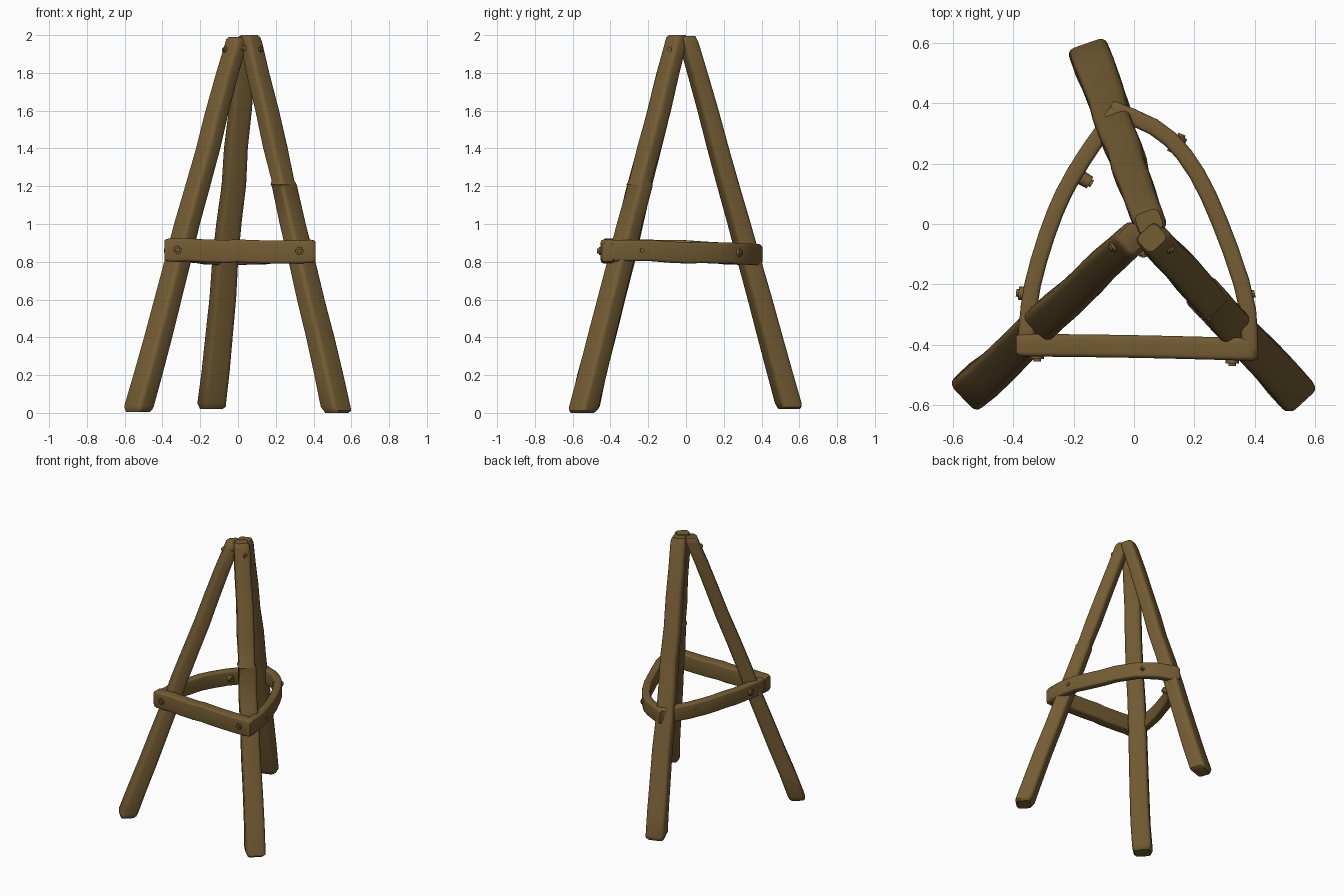
import bpy, bmesh, math, random
from mathutils import Vector

random.seed(4)
if "Cube" in bpy.data.objects:
    bpy.data.objects.remove(bpy.data.objects["Cube"], do_unlink=True)

UP = Vector((0, 0, 1))

# One worn brown wood for everything
wood = bpy.data.materials.new("brown_wood")
wood.use_nodes = True
COLOUR = (0.175, 0.108, 0.034, 1)
wood.diffuse_color = COLOUR
wood.node_tree.nodes["Principled BSDF"].inputs["Base Color"].default_value = COLOUR


def finish(bm, name, angle=40):
    bmesh.ops.recalc_face_normals(bm, faces=bm.faces)
    mesh = bpy.data.meshes.new(name)
    bm.to_mesh(mesh)
    bm.free()
    mesh.materials.append(wood)
    obj = bpy.data.objects.new(name, mesh)
    bpy.context.collection.objects.link(obj)
    bpy.ops.object.select_all(action='DESELECT')
    bpy.context.view_layer.objects.active = obj
    obj.select_set(True)
    bpy.ops.object.shade_smooth_by_angle(angle=math.radians(angle))
    return obj


def rounded_section(w, h, r):
    """Corner-rounded rectangle as 2D points."""
    pts = []
    for k, (sx, sy) in enumerate([(1, 1), (-1, 1), (-1, -1), (1, -1)]):
        for step in range(4):
            a = math.radians(90 * k + 30 * step)
            pts.append((sx * (w / 2 - r) + r * math.cos(a), sy * (h / 2 - r) + r * math.sin(a)))
    return pts


def loft(name, rings):
    """Skin rings given as (centre, width axis, height axis, width, height, radius)."""
    bm = bmesh.new()
    loops = []
    for c, ax, ay, w, h, r in rings:
        loops.append([bm.verts.new(c + ax * x + ay * y) for x, y in rounded_section(w, h, r)])
    for a, b in zip(loops, loops[1:]):
        for i in range(len(a)):
            j = (i + 1) % len(a)
            bm.faces.new((a[i], a[j], b[j], b[i]))
    bm.faces.new(loops[0])
    bm.faces.new(loops[-1])
    return finish(bm, name)


def leg(name, foot, top, chip=None):
    """Tapered hewn beam with softened ends and an optional chipped step."""
    foot, top = Vector(foot), Vector(top)
    out = Vector((foot.x - top.x, foot.y - top.y, 0)).normalized()
    side = UP.cross(out)
    heights = [(0, 0.78), (0.006, 0.92), (0.016, 1)]
    heights += [(i / 10, 1) for i in range(1, 10)]
    if chip:
        heights += [(chip, 1.03), (chip + 0.01, 0.9)]
    heights += [(0.982, 1), (0.994, 0.93), (1, 0.78)]
    rings = []
    for t, s in sorted(heights):
        wobble = side * random.uniform(-0.004, 0.004) + out * random.uniform(-0.003, 0.003)
        w, h = (0.135 - 0.03 * t) * s, (0.118 - 0.028 * t) * s
        rings.append((foot.lerp(top, t) + wobble, side, out, w, h, 0.024 * s))
    return loft(name, rings)


def curve_point(p, t):
    """Catmull-Rom point through the path, t from 0 to 1."""
    f = t * (len(p) - 1)
    i = min(int(f), len(p) - 2)
    f -= i
    b, c = p[i], p[i + 1]
    a = p[i - 1] if i else b * 2 - c
    d = p[i + 2] if i + 2 < len(p) else c * 2 - b
    return (b * 2 + (c - a) * f + (a * 2 - b * 5 + c * 4 - d) * f ** 2
            + (b * 3 - a - c * 3 + d) * f ** 3) / 2


def brace(name, path, thick, tall):
    """Upright plank bent along a path."""
    p = [Vector(v) for v in path]
    steps = [0, 0.012, 0.03] + [i / 12 for i in range(1, 12)] + [0.97, 0.988, 1]
    ends = {0: 0.8, 0.012: 0.95, 0.988: 0.95, 1: 0.8}
    rings = []
    for t in steps:
        s = ends.get(t, 1)
        along = curve_point(p, min(t + 0.01, 1)) - curve_point(p, max(t - 0.01, 0))
        normal = along.cross(UP).normalized()
        c = curve_point(p, t) + UP * random.uniform(-0.003, 0.003)
        rings.append((c, normal, UP, thick * s, tall * s, 0.014))
    return loft(name, rings)


def peg(name, at, direction, radius=0.024, length=0.05):
    """Rounded wooden peg head."""
    bm = bmesh.new()
    bmesh.ops.create_cone(bm, cap_ends=True, segments=8, radius1=radius,
                          radius2=radius * 0.9, depth=length)
    rim = [e for e in bm.edges if all(v.co.z > 0 for v in e.verts)]
    bmesh.ops.bevel(bm, geom=rim, offset=radius * 0.35, segments=2, affect='EDGES')
    obj = finish(bm, name, 50)
    obj.rotation_euler = Vector(direction).to_track_quat('Z', 'Y').to_euler()
    obj.location = at


# Three legs meeting at the top
leg("front_right_leg", (-0.53, -0.545, 0.005), (-0.005, -0.045, 1.99))
leg("front_left_leg", (0.525, -0.55, 0), (0.06, -0.045, 2), chip=0.605)
leg("back_leg", (-0.14, 0.55, 0.02), (0.05, 0.005, 1.995))

# Planks tying the legs together
brace("front_brace", [(-0.39, -0.4, 0.865), (0, -0.405, 0.855), (0.41, -0.415, 0.855)], 0.075, 0.122)
brace("right_brace", [(-0.36, -0.41, 0.86), (-0.335, -0.2, 0.86), (-0.26, 0.04, 0.855),
                      (-0.17, 0.21, 0.845), (-0.05, 0.38, 0.835)], 0.055, 0.112)
brace("left_brace", [(0.385, -0.44, 0.86), (0.37, -0.25, 0.86), (0.29, -0.01, 0.85),
                     (0.2, 0.18, 0.845), (0.09, 0.305, 0.84), (-0.08, 0.385, 0.835)], 0.055, 0.112)

# Pegs through the planks
peg("front_left_peg", (0.325, -0.445, 0.857), (0, -1, 0))
peg("front_right_peg", (-0.32, -0.43, 0.863), (0, -1, 0))
peg("left_front_peg", (0.375, -0.235, 0.86), (1, 0.2, 0))
peg("left_back_peg", (0.145, 0.265, 0.848), (0.4, 0.9, 0), 0.024, 0.07)
peg("right_front_peg", (-0.365, -0.23, 0.86), (-1, 0.1, 0))
peg("right_back_peg", (-0.195, 0.175, 0.85), (-0.85, 0.5, 0))
peg("right_inner_peg", (-0.16, 0.145, 0.85), (0.85, -0.5, 0))

# Pegs holding the top joint
peg("top_right_peg", (-0.058, -0.07, 1.92), (-1, -0.5, 0.1), 0.02, 0.05)
peg("top_left_peg", (0.108, -0.075, 1.92), (1, -0.5, 0.1), 0.02, 0.05)
peg("top_front_peg", (0.03, -0.09, 1.93), (0.2, -1, 0.1), 0.018, 0.04)
